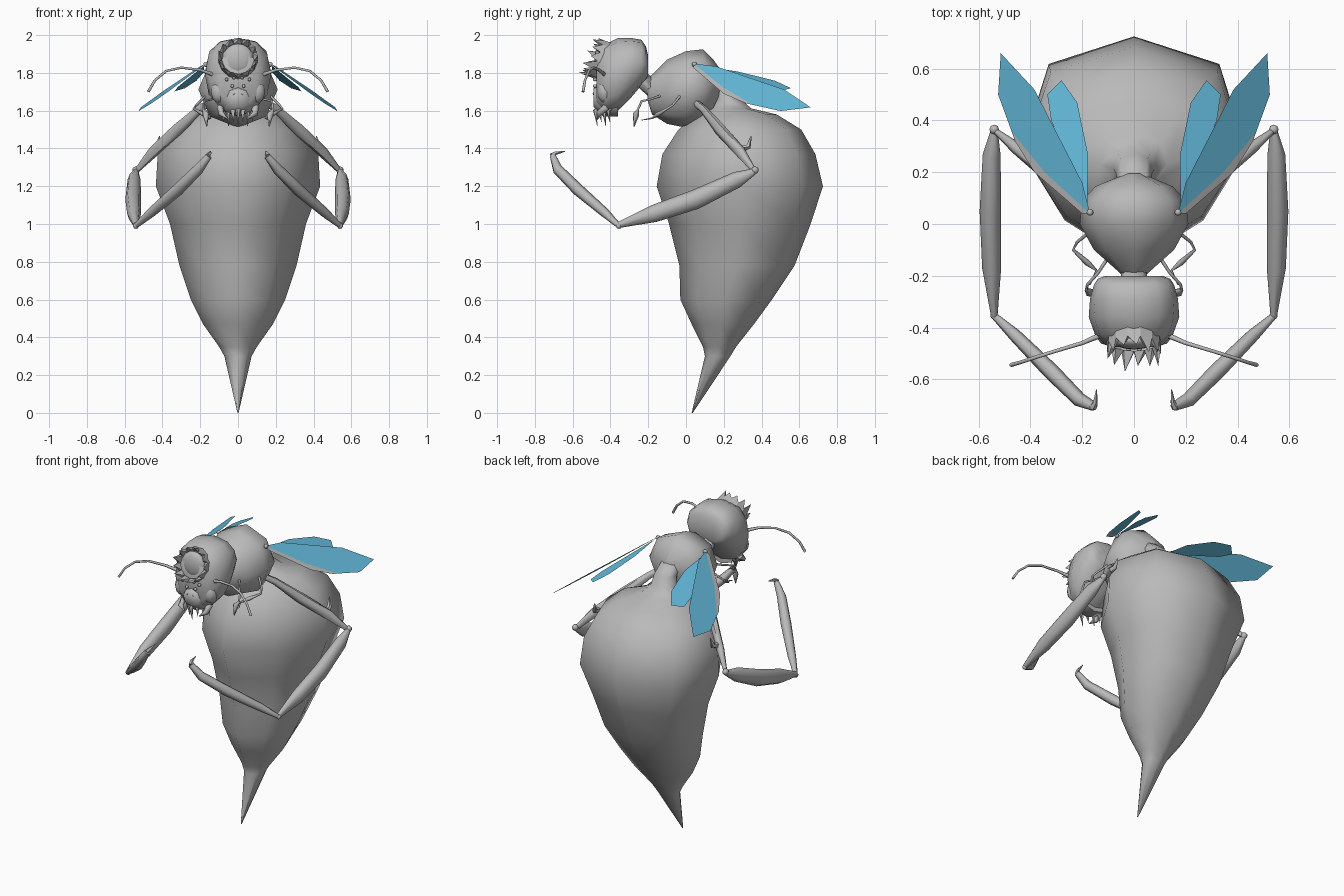
import bpy, bmesh, math
from mathutils import Vector

cube = bpy.data.objects.get("Cube")
if cube:
    bpy.data.objects.remove(cube)


def material(name, rgb):
    m = bpy.data.materials.new(name)
    m.use_nodes = True
    m.diffuse_color = (*rgb, 1)
    m.node_tree.nodes["Principled BSDF"].inputs["Base Color"].default_value = (*rgb, 1)
    return m


GREY = material("shell grey", (0.49, 0.49, 0.49))
BLUE = material("wing blue", (0.13, 0.5, 0.72))


def finish(name, bm, mats=(GREY,), angle=65):
    bmesh.ops.recalc_face_normals(bm, faces=bm.faces)
    me = bpy.data.meshes.new(name)
    bm.to_mesh(me)
    bm.free()
    ob = bpy.data.objects.new(name, me)
    bpy.context.collection.objects.link(ob)
    for m in mats:
        me.materials.append(m)
    if angle:
        bpy.ops.object.select_all(action='DESELECT')
        ob.select_set(True)
        bpy.context.view_layer.objects.active = ob
        bpy.ops.object.shade_smooth_by_angle(angle=math.radians(angle))
    return ob


def skin(name, rings, angle=65):
    """Join equal rings of points into a closed body."""
    bm = bmesh.new()
    rows = [[bm.verts.new(p) for p in ring] for ring in rings]
    n = len(rows[0])
    for a, b in zip(rows, rows[1:]):
        for i in range(n):
            j = (i + 1) % n
            bm.faces.new((a[i], a[j], b[j], b[i]))
    bm.faces.new(rows[0])
    bm.faces.new(rows[-1])
    return finish(name, bm, angle=angle)


def body(name, sections, axis, sides=8, low_power=1.0, high_power=1.0):
    """Sections are (position, half width, low, high) along y or z; powers below 1 are boxier."""
    rings = []
    for t, rx, lo, hi in sections:
        ring = []
        for i in range(sides):
            a = 2 * math.pi * i / sides
            power = high_power if math.cos(a) > 0 else low_power
            c, s = (math.copysign(abs(f(a)) ** power, f(a)) for f in (math.sin, math.cos))
            v = (lo + hi) / 2 + s * (hi - lo) / 2
            ring.append((c * rx, t, v) if axis == "y" else (c * rx, v, t))
        rings.append(ring)
    return skin(name, rings, 80)


def limb(name, pts, radii, sides=6, flat=1.0):
    """Tapered tube along a path; flat squeezes it sideways."""
    pts = [Vector(p) for p in pts]
    rings = []
    for i, (p, r) in enumerate(zip(pts, radii)):
        d = (pts[min(i + 1, len(pts) - 1)] - pts[max(i - 1, 0)]).normalized()
        side = d.cross(Vector((0, 0, 1))).normalized()
        up = side.cross(d)
        rings.append([p + r * (math.cos(a) * flat * side + math.sin(a) * up)
                      for a in (2 * math.pi * k / sides for k in range(sides))])
    return skin(name, rings)


def ball(name, centre, size, segments=10):
    bm = bmesh.new()
    bmesh.ops.create_uvsphere(bm, u_segments=segments, v_segments=segments // 2 + 1, radius=1)
    for v in bm.verts:
        v.co = Vector(centre) + Vector(v.co[i] * size[i] for i in range(3))
    return finish(name, bm)


# Abdomen from stinger to waist, then thorax, neck and head
body("abdomen", [(0, .003, .03, .036), (.3, .072, .1, .235), (.35, .1, .09, .265),
                 (.47, .185, .03, .36), (.6, .25, -.03, .455), (.78, .31, -.035, .575),
                 (1, .36, -.09, .66), (1.2, .435, -.155, .725), (1.37, .425, -.125, .685),
                 (1.5, .36, -.04, .61), (1.58, .25, .05, .48), (1.612, .13, .12, .345),
                 (1.66, .08, .14, .29), (1.72, .07, .12, .27), (1.78, .06, .07, .2)],
     "z", 8, 1.4, .8)
body("thorax", [(-.205, .04, 1.66, 1.77), (-.18, .065, 1.58, 1.79), (-.1, .155, 1.53, 1.87),
                (0, .21, 1.51, 1.915), (.09, .2, 1.545, 1.925), (.145, .15, 1.6, 1.87),
                (.195, .03, 1.7, 1.8)], "y")
body("neck", [(-.26, .05, 1.73, 1.84), (-.17, .05, 1.65, 1.77)], "y")
body("head", [(-.2, .11, 1.78, 1.89), (-.212, .14, 1.76, 1.94), (-.235, .155, 1.735, 1.975),
              (-.29, .17, 1.67, 1.985), (-.36, .175, 1.6, 1.985), (-.43, .15, 1.58, 1.95),
              (-.475, .1, 1.63, 1.9)], "y", 12, .85, .85)
body("muzzle", [(-.36, .1, 1.57, 1.72), (-.44, .09, 1.57, 1.73), (-.49, .05, 1.62, 1.72)], "y")

# Jagged crown round a domed lens on the forehead
normal = Vector((0, -.95, .31)).normalized()
upward = Vector((0, .31, .95)).normalized()
middle = Vector((0, -.45, 1.87))


def crown_point(a, r, out):
    return middle + r * (math.sin(a) * Vector((1, 0, 0)) + math.cos(a) * upward) + out * normal


count = 13
step = 2 * math.pi / count
bm = bmesh.new()
for i in range(count):
    a = i * step
    reach = (.05, .075, .06)[i % 3] + .02 * (1 - math.cos(a)) / 2
    base = [bm.verts.new(crown_point(a + da, r, o)) for da, r, o in
            ((-step / 2, .105, -.05), (step / 2, .105, -.05), (step / 2, .105, .015),
             (-step / 2, .105, .015), (-step / 2, .085, .015), (step / 2, .085, .015))]
    tip = bm.verts.new(crown_point(a + .1, .105, reach))
    bm.faces.new(base[:4])
    bm.faces.new((base[3], base[2], tip))
    bm.faces.new((base[5], base[4], tip))
    bm.faces.new((base[4], base[3], tip))
    bm.faces.new((base[2], base[5], tip))
finish("crown", bm, angle=0)
ball("forehead_lens", middle, (.085, .035, .085), 14)

# Fangs along the lower jaw
for i in range(7):
    x = (i - 3) * .025
    y = -.45 + .9 * abs(x)
    drop = .09 if i % 2 else .07
    limb("fang_%d" % i, [(x, y, 1.63), (x * 1.05, y - .03, 1.6), (x, y - .02, 1.61 - drop)],
         [.012, .013, .002], 5)

for s, tag in ((1, "left"), (-1, "right")):
    def side(points):
        return [(s * x, y, z) for x, y, z in points]

    # Face details
    ball(tag + "_eye", (s * .1, -.43, 1.7), (.045, .04, .06))
    for i, (x, z) in enumerate(((.022, 1.775), (.06, 1.765), (.03, 1.73), (.022, 1.69))):
        ball("%s_bead_%d" % (tag, i), (s * x, -.482, z), (.01, .012, .01), 6)
    limb(tag + "_mandible", side([(.09, -.42, 1.62), (.09, -.46, 1.585), (.05, -.47, 1.555)]),
         [.022, .016, .003])

    # Antenna
    limb(tag + "_antenna", side([(.13, -.43, 1.79), (.2, -.46, 1.815), (.3, -.49, 1.828),
                                 (.38, -.515, 1.81), (.44, -.535, 1.76), (.475, -.545, 1.7)]),
         [.011, .008, .007, .007, .007, .008])

    # Fore wing, with its front strip in shell grey
    bm = bmesh.new()

    def wing_face(points, height, index):
        f = bm.faces.new([bm.verts.new((s * x, y, height(x, y))) for x, y in points])
        f.material_index = index

    slope = lambda x, y: 1.85 - .8 * (x - .17) + .07 * (y - .04)
    wing_face([(.17, .04), (.2, .16), (.385, .52), (.515, .66), (.525, .5), (.472, .355),
               (.345, .2)], slope, 1)
    wing_face([(.17, .04), (.345, .2), (.472, .355), (.46, .32), (.385, .2), (.2, .04)], slope, 0)
    finish(tag + "_fore_wing", bm, (GREY, BLUE), 0)

    # Hind wing
    bm = bmesh.new()
    wing_face([(.18, .06), (.178, .27), (.22, .47), (.28, .555), (.335, .5), (.32, .4),
               (.195, .1)], lambda x, y: 1.84 - .15 * (y - .05) - .45 * (x - .18), 1)
    finish(tag + "_hind_wing", bm, (GREY, BLUE), 0)
    ball(tag + "_wing_joint", (s * .17, .045, 1.845), (.014, .014, .014), 8)

    # Large folded leg
    limb(tag + "_thigh", side([(.13, .03, 1.66), (.2, .09, 1.61), (.32, .18, 1.5),
                               (.45, .29, 1.38), (.53, .355, 1.29)]),
         [.018, .022, .033, .03, .015], 6, .8)
    limb(tag + "_thigh_spur", side([(.43, .29, 1.4), (.425, .33, 1.41), (.415, .345, 1.465)]),
         [.02, .015, .003], 5)
    ball(tag + "_knee", (s * .54, .365, 1.285), (.02, .02, .02), 8)
    limb(tag + "_shin", side([(.54, .365, 1.28), (.55, .27, 1.235), (.555, .05, 1.13),
                              (.55, -.17, 1.055), (.54, -.355, .995)]),
         [.016, .043, .052, .046, .016], 8, .8)
    ball(tag + "_ankle", (s * .54, -.355, .99), (.016, .016, .016), 8)
    limb(tag + "_foot", side([(.54, -.355, .99), (.46, -.43, 1.06), (.32, -.57, 1.18),
                              (.21, -.68, 1.29), (.155, -.705, 1.36)]),
         [.013, .025, .032, .028, .018])
    limb(tag + "_claw", side([(.16, -.71, 1.36), (.15, -.69, 1.375), (.145, -.64, 1.385)]),
         [.015, .01, .002], 5)

    # Two small feeding legs
    limb(tag + "_rear_feeler", side([(.17, -.03, 1.68), (.22, -.07, 1.63), (.235, -.1, 1.61),
                                     (.18, -.15, 1.58), (.145, -.18, 1.56), (.17, -.235, 1.55)]),
         [.007, .006, .006, .012, .005, .002])
    limb(tag + "_front_feeler", side([(.1, -.13, 1.68), (.14, -.19, 1.66), (.18, -.235, 1.65),
                                      (.185, -.255, 1.605), (.17, -.265, 1.58),
                                      (.165, -.275, 1.515)]),
         [.007, .006, .006, .006, .018, .002])
